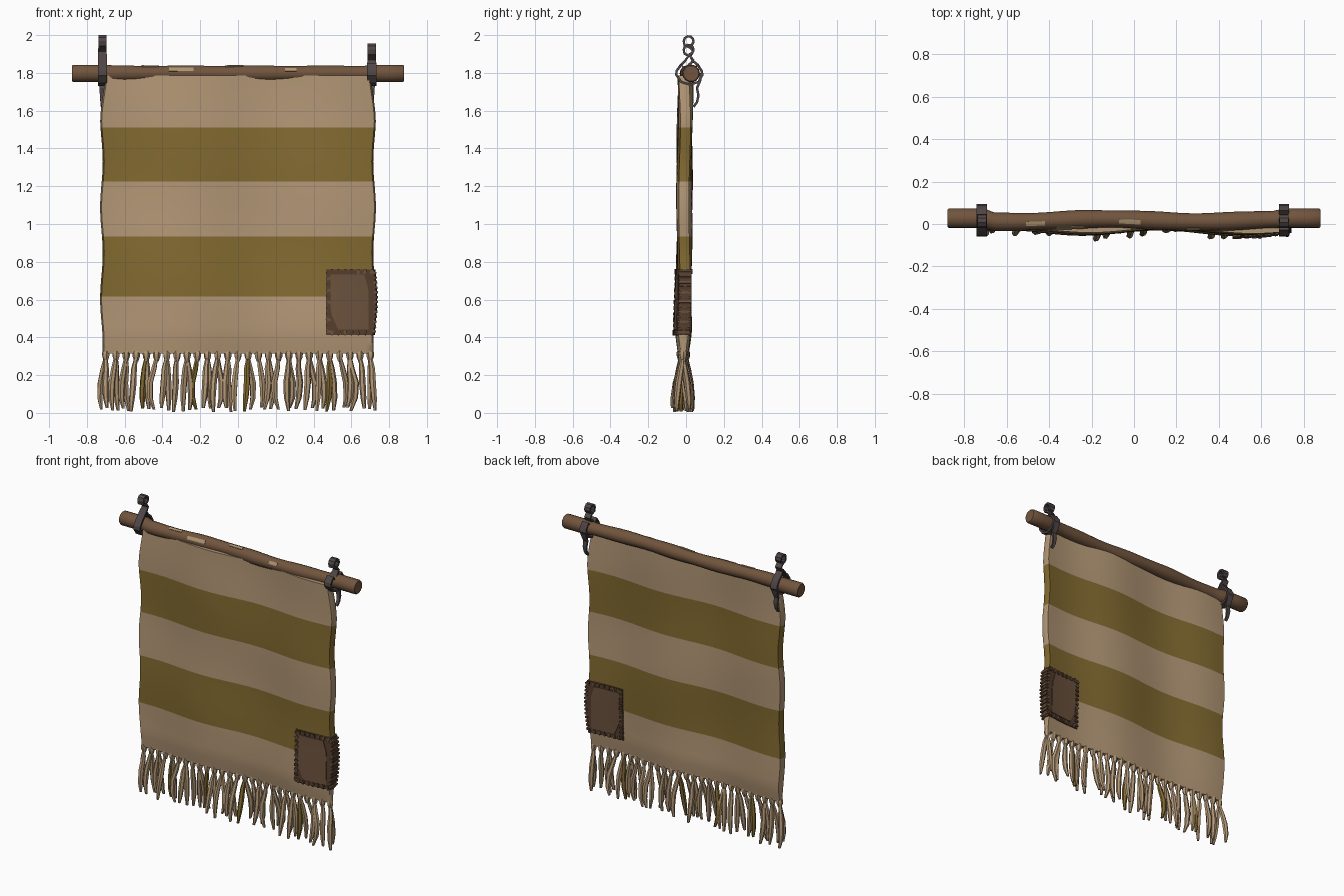
import bpy, bmesh, math, random
from mathutils import Vector

if "Cube" in bpy.data.objects:
    bpy.data.objects.remove(bpy.data.objects["Cube"])

random.seed(4)
TAU = math.tau


def mat(name, rgb):
    m = bpy.data.materials.new(name)
    m.diffuse_color = (*rgb, 1)
    m.use_nodes = True
    m.node_tree.nodes["Principled BSDF"].inputs["Base Color"].default_value = m.diffuse_color
    return m


TAN = mat("tan_wool", (0.45, 0.31, 0.18))
OLIVE = mat("olive_wool", (0.225, 0.145, 0.03))
WOOD = mat("brown_wood", (0.165, 0.09, 0.047))
CHIP = mat("pale_wood", (0.42, 0.30, 0.17))
LEATHER = mat("leather", (0.15, 0.085, 0.047))
SEAM = mat("dark_leather", (0.09, 0.048, 0.027))
IRON = mat("dark_iron", (0.08, 0.063, 0.062))


def finish(name, bm, mats, angle=40):
    bmesh.ops.recalc_face_normals(bm, faces=bm.faces)
    me = bpy.data.meshes.new(name)
    bm.to_mesh(me)
    bm.free()
    for m in mats:
        me.materials.append(m)
    ob = bpy.data.objects.new(name, me)
    bpy.context.collection.objects.link(ob)
    bpy.ops.object.select_all(action='DESELECT')
    ob.select_set(True)
    bpy.context.view_layer.objects.active = ob
    bpy.ops.object.shade_smooth_by_angle(angle=math.radians(angle))
    return ob


def loft(bm, rings, index=0, closed=False):
    """Skin a list of point rings; cap the ends unless the path is closed."""
    vs = [[bm.verts.new(p) for p in r] for r in rings]
    n = len(vs[0])
    pairs = list(zip(vs, vs[1:])) + ([(vs[-1], vs[0])] if closed else [])
    faces = [bm.faces.new((a[i], a[(i + 1) % n], b[(i + 1) % n], b[i]))
             for a, b in pairs for i in range(n)]
    if not closed:
        faces += [bm.faces.new(vs[0]), bm.faces.new(vs[-1])]
    for f in faces:
        f.material_index = index


def box(bm, center, size, index=0, tilt=0.0):
    c, s = math.cos(tilt), math.sin(tilt)
    rings = []
    for sy in (-.5, .5):
        rings.append([(center[0] + a * size[0] * c - b * size[2] * s, center[1] + sy * size[1],
                       center[2] + a * size[0] * s + b * size[2] * c)
                      for a, b in ((-.5, -.5), (.5, -.5), (.5, .5), (-.5, .5))])
    loft(bm, rings, index)


# ---- cloth: folded sheet with soft vertical waves and coloured stripes
Z0, Z1 = 0.315, 1.785


def mid(x, z):
    hang = (Z1 - z) / (Z1 - Z0)
    return (-0.004 - 0.010 * hang - 0.013 * math.cos(TAU * (x + 0.2 + 0.06 * hang) / 0.75)
            + 0.004 * math.sin(8 * z + 3 * x))


def half(z):
    return 0.027 * min(1, 0.5 + (z - Z0) * 5)


def width(z):
    return 0.715 + 0.007 * math.sin(13 * z) - 0.015 * max(0, (z - 1.55) / 0.23)


stripes = [Z0, 0.615, 0.935, 1.225, 1.51, Z1]
levels = []
for a, b in zip(stripes, stripes[1:]):
    levels += [a + (b - a) * k / 8 for k in range(8)]
levels.append(Z1)
bm = bmesh.new()
rings = []
N = 44
for z in levels:
    w, h = width(z), half(z)
    xs = [w * (2 * i / N - 1) for i in range(N + 1)]
    front = [(x, mid(x, z) - h, z) for x in xs]
    back = [(x, mid(x, z) + h, z) for x in reversed(xs)]
    rings.append(front + [(w + .008, mid(w, z), z)] + back + [(-w - .008, mid(-w, z), z)])
loft(bm, rings)
for f in bm.faces:
    z = f.calc_center_median().z
    f.material_index = int(0.615 < z < 0.935 or 1.225 < z < 1.51)
finish("striped_cloth", bm, [TAN, OLIVE], 60)

# ---- rod: slightly crooked branch
ROD_Z = 1.797


def rod(x):
    inner = abs(x) < 0.7
    y = 0.027 - (0.010 + 0.007 * math.sin(7 * x - 0.6) if inner else 0)
    return y, (0.042 + 0.002 * math.sin(17 * x) if inner else 0.047)


bm = bmesh.new()
rings = []
for x in [-.88, -.872, -.8, -.71] + [-.66 + 1.32 * i / 24 for i in range(25)] + [.71, .8, .872, .88]:
    y, r = rod(x)
    r -= 0.006 if abs(x) > .875 else 0
    rings.append([(x, y + r * math.cos(TAU * k / 14), ROD_Z + r * math.sin(TAU * k / 14))
                  for k in range(14)])
loft(bm, rings)
finish("hanging_rod", bm, [WOOD])

# ---- bare chips on the rod, curved thin plates
bm = bmesh.new()
for x, ln, ang in ((-.465, .09, 105), (-.02, .10, 105), (-.30, .13, 150), (.28, .06, 150)):
    rings = []
    for xx in (x - ln / 2, x, x + ln / 2):
        y, r = rod(xx)
        arc = [math.radians(ang + d) for d in (-14, 0, 14)]
        rings.append([(xx, y + (r + e) * math.cos(a), ROD_Z + (r + e) * math.sin(a))
                      for e, seq in ((.003, arc), (-.004, arc[::-1])) for a in seq])
    loft(bm, rings)
finish("rod_chips", bm, [CHIP])


# ---- iron hooks: teardrop collar, curled top, hanging tail
def strap(bm, x, pts, w0, w1, t=0.013, closed=False):
    pts = [Vector(p) for p in pts]
    rings = []
    n = len(pts)
    for i, p in enumerate(pts):
        a = pts[(i - 1) % n] if closed or i else p
        b = pts[(i + 1) % n] if closed or i < n - 1 else p
        d = (b - a).normalized()
        nrm = Vector((-d.y, d.x)) * t / 2
        w = (w0 + (w1 - w0) * i / (n - 1)) / 2
        rings.append([(x + sx * w, p.x + s * nrm.x, p.y + s * nrm.y)
                      for sx, s in ((-1, -1), (1, -1), (1, 1), (-1, 1))])
    loft(bm, rings, closed=closed)


for side, x, top in (("left", -.718, 1.994), ("right", .708, 1.949)):
    bm = bmesh.new()
    apex = top - 0.10
    collar = [(.018, apex), (-.005, apex - .03), (-.026, 1.843), (-.05, 1.81), (-.052, 1.79),
              (-.025, 1.752), (.02, 1.738), (.066, 1.752), (.087, 1.79), (.083, 1.81),
              (.062, 1.843), (.035, apex - .03)]
    strap(bm, x, collar, .048, .048, closed=True)
    curl = [(.02, apex - .01), (.038, apex + .02), (.022, apex + .04), (-.008, apex + .052)]
    curl += [(.014 + .026 * math.cos(a), top - .026 + .026 * math.sin(a))
             for a in (math.radians(180 - 38 * k) for k in range(8))]
    strap(bm, x, curl, .044, .042)
    strap(bm, x, [(.08, 1.80), (.074, 1.755), (.058, 1.72), (.066, 1.68), (.058, 1.645), (.04, 1.62)],
          .042, .016)
    finish(side + "_hook", bm, [IRON], 30)

# ---- leather patch wrapped around the right edge
PX, PZ0, PZ1 = 0.467, 0.412, 0.760


def wrap(x0, z0, z1, grow, index, bm):
    """U-shaped sleeve over the cloth edge."""
    rings = []
    for k in range(9):
        z = z0 + (z1 - z0) * k / 8
        h, w = half(z) + grow, width(z) + grow + .003
        xs = [x0 + (w - x0) * i / 7 for i in range(8)]
        rings.append([(x, mid(x, z) - h, z) for x in xs]
                     + [(w + .006, mid(w, z), z)]
                     + [(x, mid(x, z) + h, z) for x in reversed(xs)])
    loft(bm, rings, index)


bm = bmesh.new()
wrap(PX, PZ0, PZ1, .006, 0, bm)
finish("patch_border", bm, [SEAM], 60)

# lighter panels on both faces, with one clipped corner each
bm = bmesh.new()
for s in (-1, 1):
    rings = []
    for k in range(9):
        z = .442 + .29 * k / 8
        x0, x1 = .49 + max(0, .04 - (z - .442) * .45), .692 - max(0, (z - .65) * .3)
        rings.append([(x0 + (x1 - x0) * i / 4, mid(x0 + (x1 - x0) * i / 4, z) + s * (half(z) + g), z)
                      for g, order in ((.003, range(5)), (.010, range(4, -1, -1))) for i in order])
    loft(bm, rings)
finish("patch_panels", bm, [LEATHER], 60)

# stitches around the patch
bm = bmesh.new()
for s in (-1, 1):
    spots = [(PX + .012, PZ0 + .02 + .31 * k / 10, .026, .014) for k in range(11)]
    spots += [(PX + .03 + .21 * k / 6, z, .014, .026) for k in range(7) for z in (PZ0 + .012, PZ1 - .012)]
    for x, z, a, b in spots:
        box(bm, (x, mid(x, z) + s * (half(z) + .007), z), (a, .012, b), random.randint(0, 1),
            random.uniform(-.5, .5))
for k in range(13):
    z = PZ0 + .02 + .31 * k / 12
    w = width(z)
    box(bm, (w + .009, mid(w, z), z), (.02, 2 * half(z) + .016, .013), k % 2, random.uniform(-.3, .3))
finish("patch_stitches", bm, [LEATHER, SEAM], 20)


# ---- fringe: knots along the hem with loose strands
def strand(bm, pts, radii, index, sides=6):
    spin = random.uniform(0, 1)
    loft(bm, [[(p[0] + r * math.cos(TAU * k / sides + spin), p[1] + r * math.sin(TAU * k / sides + spin), p[2])
               for k in range(sides)] for p, r in zip(pts, radii)], index)


bm = bmesh.new()
COUNT = 27
for i in range(COUNT):
    x = -.70 + 1.40 * i / (COUNT - 1)
    y = mid(x, Z0)
    strand(bm, [(x, y, .335), (x, y, .318), (x, y, .297), (x, y, .272)],
           (.013, .021, .019, .010), 0)
    double = i % 2 == 0 or i % 5 == 1
    for s in ((-1, 1) if double else (random.choice((-1, 1)),)):
        dx = s * random.uniform(.010, .026) + .012 * (2 * i / (COUNT - 1) - 1)
        dy = random.uniform(-.055, .045) if s < 0 else random.uniform(-.05, .05)
        low = random.uniform(.0, .03)
        bend = random.uniform(-.012, .012)
        tip = max(-.09, min(.035, y + dy))
        pts = [(x, y, .30), (x + dx * .45, y + (tip - y) * .3, .235), (x + dx * .9 + bend, y + (tip - y) * .65, .16),
               (x + dx + bend * .5, y + (tip - y) * .9, .08), (x + dx * .7 - bend, tip, low)]
        strand(bm, pts, (.009, .015, .0175, .0155, .008),
               int(i in (4, 9, 14, 22) and s < 0))
finish("fringe", bm, [TAN, OLIVE], 50)
